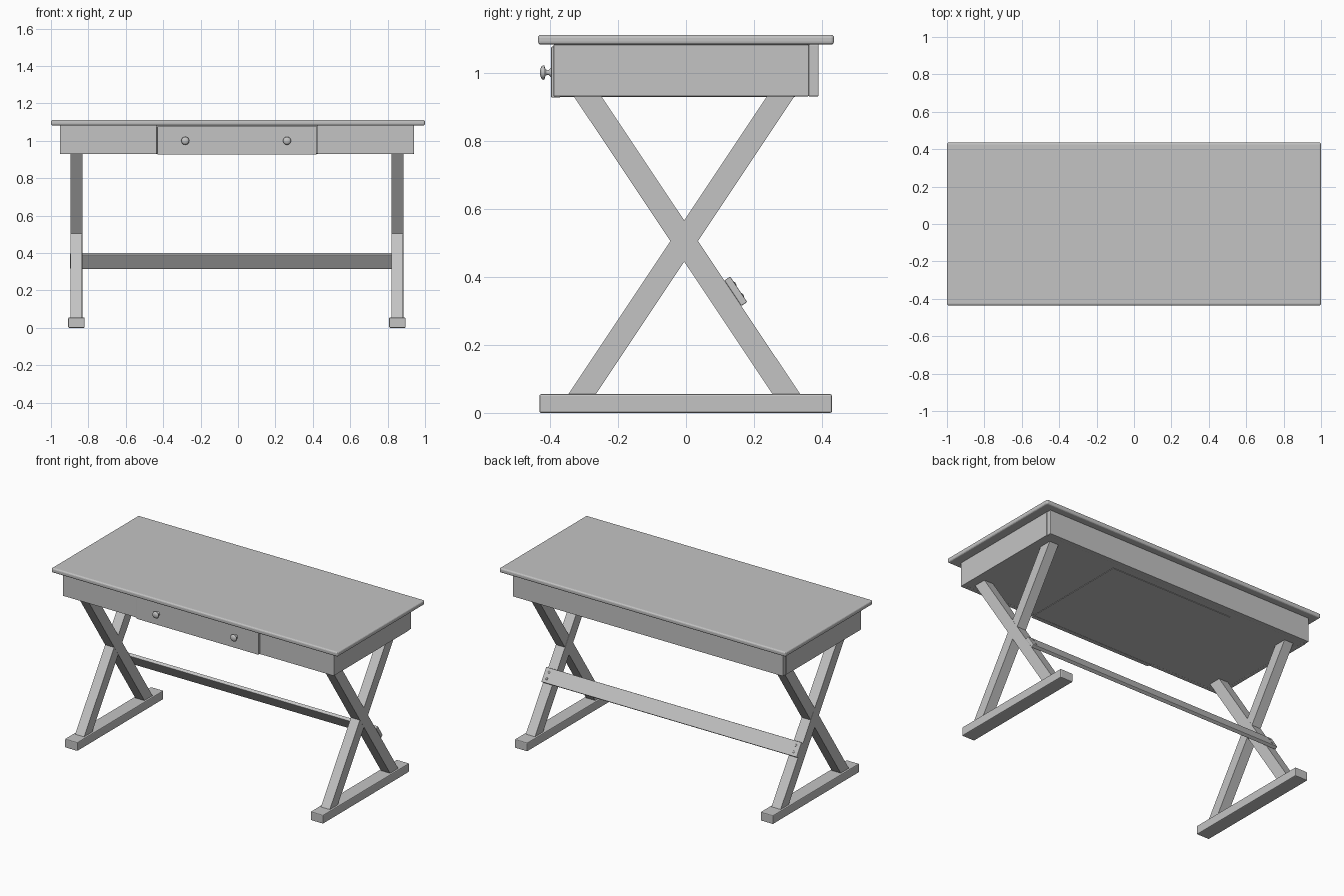
import bpy, bmesh, math
from mathutils import Matrix, Vector

if "Cube" in bpy.data.objects:
    bpy.data.objects.remove(bpy.data.objects["Cube"])

grey = bpy.data.materials.new("plain grey")
grey.diffuse_color = (0.55, 0.55, 0.55, 1)
grey.use_nodes = True
grey.node_tree.nodes["Principled BSDF"].inputs["Base Color"].default_value = grey.diffuse_color
CX = -0.006  # the frame sits slightly left of the top


def finish(name, bm, bevel=0.0, segments=2):
    bmesh.ops.recalc_face_normals(bm, faces=bm.faces)
    me = bpy.data.meshes.new(name)
    bm.to_mesh(me)
    bm.free()
    me.materials.append(grey)
    ob = bpy.data.objects.new(name, me)
    bpy.context.collection.objects.link(ob)
    if bevel:
        mod = ob.modifiers.new("bevel", 'BEVEL')
        mod.width = bevel
        mod.segments = segments
    return ob


def prism(name, x0, x1, profile, bevel=0.0, segments=2):
    """Extrude a (y, z) outline from x0 to x1."""
    bm = bmesh.new()
    face = bm.faces.new([bm.verts.new((x0, y, z)) for y, z in profile])
    ext = bmesh.ops.extrude_face_region(bm, geom=[face])
    verts = [v for v in ext["geom"] if isinstance(v, bmesh.types.BMVert)]
    bmesh.ops.translate(bm, verts=verts, vec=(x1 - x0, 0, 0))
    return finish(name, bm, bevel, segments)


def box(name, x0, x1, y0, y1, z0, z1, bevel=0.0, segments=2):
    return prism(name, x0, x1, [(y0, z0), (y1, z0), (y1, z1), (y0, z1)], bevel, segments)


def lathe(name, profile, matrix, steps=24):
    """Revolve an (r, height) outline about local z, then place it."""
    bm = bmesh.new()
    verts = [bm.verts.new((r, 0, h)) for r, h in profile]
    edges = [bm.edges.new(p) for p in zip(verts, verts[1:])]
    bmesh.ops.spin(bm, geom=verts + edges, cent=(0, 0, 0), axis=(0, 0, 1),
                   angle=2 * math.pi, steps=steps)
    bmesh.ops.remove_doubles(bm, verts=bm.verts, dist=1e-5)
    bm.transform(matrix)
    ob = finish(name, bm)
    for p in ob.data.polygons:
        p.use_smooth = True
    return ob


# Table top with rounded rim
box("table_top", -1, 1, -0.435, 0.435, 1.082, 1.111, 0.009, 3)

# Apron: closed body, side and back panels, front panels beside the drawer
box("apron_body", CX - 0.935, CX + 0.935, -0.375, 0.375, 0.931, 1.084)
box("back_panel", CX - 0.944, CX + 0.944, 0.36, 0.39, 0.93, 1.083, 0.003)
for side, s in (("left", -1), ("right", 1)):
    a, b = sorted((CX + s * 0.925, CX + s * 0.947))
    box(side + "_side_panel", a, b, -0.387, 0.36, 0.93, 1.082, 0.002)
    a, b = sorted((CX + s * 0.43, CX + s * 0.944))
    box(side + "_front_panel", a, b, -0.389, -0.365, 0.93, 1.082, 0.002)

# Drawer
box("drawer_front", CX - 0.426, CX + 0.426, -0.396, -0.37, 0.926, 1.076, 0.003)
box("drawer_bottom", CX - 0.426, CX + 0.426, -0.38, 0.32, 0.928, 0.94)

# Mushroom knobs facing the front
knob = [(0, 0), (0.013, 0), (0.013, 0.003), (0.008, 0.007), (0.0065, 0.013),
        (0.010, 0.018), (0.020, 0.021), (0.0215, 0.024), (0.019, 0.029),
        (0.011, 0.033), (0, 0.0345)]
for side, s in (("left", -1), ("right", 1)):
    place = Matrix.Translation((CX - 0.004 + s * 0.272, -0.395, 1.0)) @ Matrix.Rotation(math.pi / 2, 4, 'X')
    lathe(side + "_knob", knob, place)

# Crossed legs on long feet
for side, s in (("left", -1), ("right", 1)):
    x = CX + s * 0.858
    box(side + "_foot", x - 0.044, x + 0.044, -0.431, 0.429, 0, 0.055, 0.005)
    prism(side + "_leg_front_to_back", x - 0.032, x + 0.032,
          [(-0.333, 0.935), (-0.252, 0.935), (0.339, 0.05), (0.258, 0.05)])
    prism(side + "_leg_back_to_front", x - 0.0312, x + 0.0312,
          [(0.322, 0.935), (0.241, 0.935), (-0.349, 0.05), (-0.268, 0.05)])

# Stretcher board lying on the rear slope of the legs
along = Vector((0, 0.591, -0.885)).normalized()
out = Vector((0, 0.885, 0.591)).normalized()
mid = Vector((0, 0.1375, 0.3515))
corners = [mid - along * 0.045, mid + along * 0.045,
           mid + along * 0.045 + out * 0.021, mid - along * 0.045 + out * 0.021]
prism("stretcher", CX - 0.892, CX + 0.892, [(c.y, c.z) for c in corners], 0.003)

# Two screw caps at each end of the stretcher
cap = [(0, 0), (0.007, 0), (0.007, 0.001), (0.004, 0.0025), (0, 0.003)]
turn = out.to_track_quat('Z', 'Y').to_matrix().to_4x4()
for side, s in (("left", -1), ("right", 1)):
    for label, k in (("upper", -0.02), ("lower", 0.02)):
        p = mid + along * k + out * 0.0205 + Vector((CX + s * 0.862, 0, 0))
        lathe(f"{side}_{label}_screw", cap, Matrix.Translation(p) @ turn, 12)
